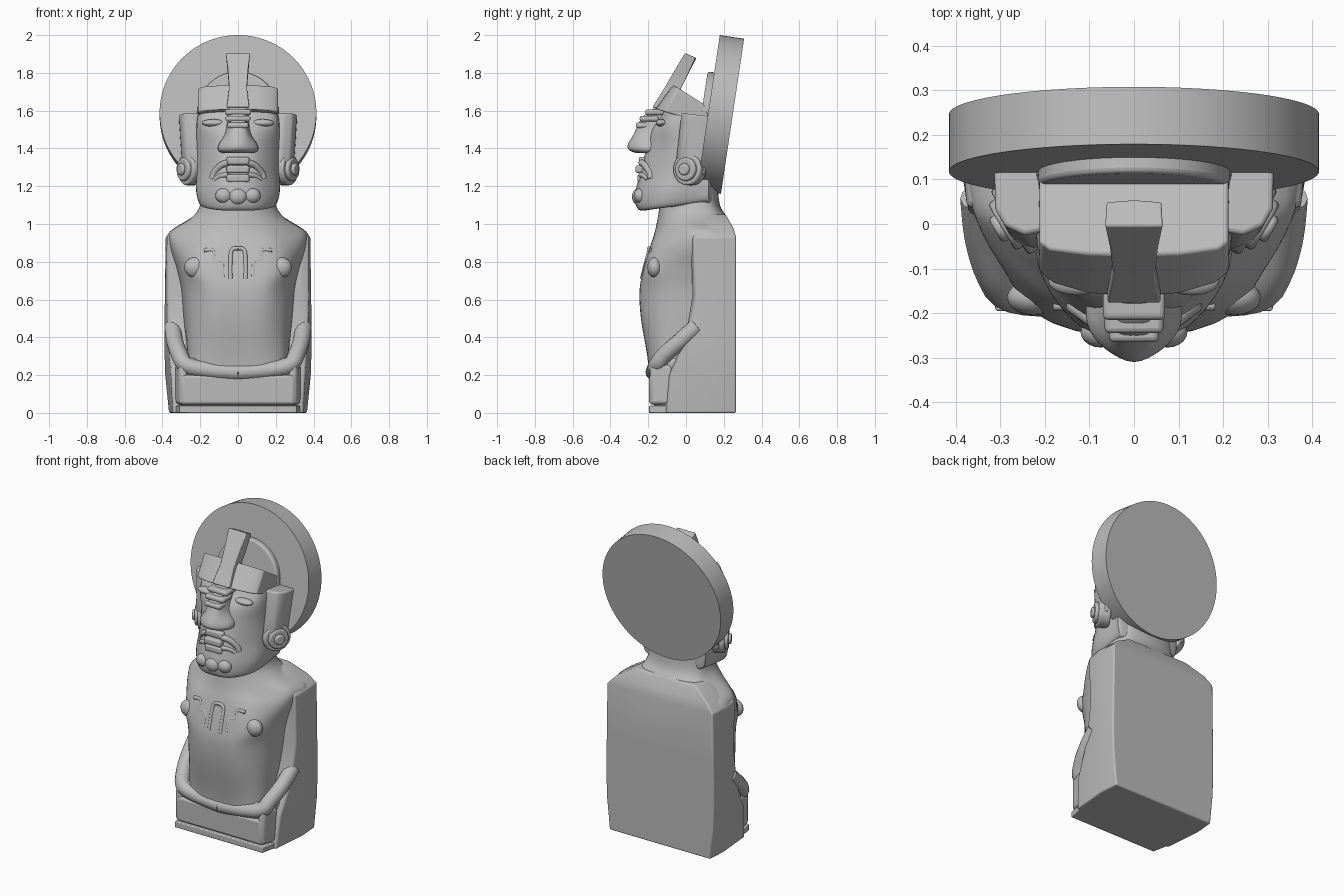
import bpy, bmesh, math
from mathutils import Vector, Matrix

if "Cube" in bpy.data.objects:
    bpy.data.objects.remove(bpy.data.objects["Cube"], do_unlink=True)

stone = bpy.data.materials.new("grey stone")
stone.use_nodes = True
GREY = (0.5, 0.5, 0.5, 1)
stone.diffuse_color = GREY
stone.node_tree.nodes["Principled BSDF"].inputs["Base Color"].default_value = GREY


def finish(bm, name, bevel=0, pair=False):
    bmesh.ops.recalc_face_normals(bm, faces=bm.faces)
    mesh = bpy.data.meshes.new(name)
    bm.to_mesh(mesh)
    bm.free()
    ob = bpy.data.objects.new(name, mesh)
    bpy.context.collection.objects.link(ob)
    mesh.materials.append(stone)
    if bevel:
        mod = ob.modifiers.new("soft edges", "BEVEL")
        mod.width, mod.segments, mod.limit_method = bevel, 3, "ANGLE"
    if pair:
        ob.modifiers.new("other side", "MIRROR")
    for o in bpy.context.selected_objects:
        o.select_set(False)
    ob.select_set(True)
    bpy.context.view_layer.objects.active = ob
    bpy.ops.object.shade_smooth_by_angle(angle=math.radians(38))
    return ob


def spline(pts, steps, closed):
    """Smooth path through all the points."""
    n, out = len(pts), []
    pick = lambda i: pts[i % n] if closed else pts[max(0, min(n - 1, i))]
    for i in range(n if closed else n - 1):
        a, b, c, d = (pick(i + k) for k in (-1, 0, 1, 2))
        for s in range(steps):
            t = s / steps
            out.append(b + (c - a) * t / 2 + (a * 2 - b * 5 + c * 4 - d) * t * t / 2
                       + (b * 3 - a - c * 3 + d) * t ** 3 / 2)
    return out if closed else out + [pts[-1]]


def loft(name, sections, smooth=0, bevel=0, pair=False):
    """Sections are (height, slope, points); half outlines unless a pair is made."""
    rings = []
    for z, slope, pts in sections:
        ring = [Vector((x, y, z + slope * y)) for x, y in pts]
        if not pair:
            ring += [Vector((-v.x, v.y, v.z)) for v in reversed(ring[1:-1])]
        rings.append(spline(ring, smooth, True) if smooth else ring)
    if smooth:
        rings = list(zip(*[spline(list(col), smooth, False) for col in zip(*rings)]))
    bm = bmesh.new()
    loops = [[bm.verts.new(v) for v in r] for r in rings]
    n = len(loops[0])
    for low, high in zip(loops, loops[1:]):
        for i in range(n):
            j = (i + 1) % n
            bm.faces.new((low[i], low[j], high[j], high[i]))
    bm.faces.new(loops[0])
    bm.faces.new(loops[-1])
    return finish(bm, name, bevel, pair)


def box(name, centre, size, bevel):
    bm = bmesh.new()
    bmesh.ops.create_cube(bm, size=1, matrix=Matrix.Translation(centre) @ Matrix.Diagonal((*size, 1)))
    return finish(bm, name, bevel)


def drum(name, centre, axis, radius, depth, sides=48, bevel=0, pair=False):
    bm = bmesh.new()
    turn = Vector(axis).to_track_quat("Z", "Y").to_matrix().to_4x4()
    bmesh.ops.create_cone(bm, cap_ends=True, segments=sides, radius1=radius, radius2=radius,
                          depth=depth, matrix=Matrix.Translation(centre) @ turn)
    return finish(bm, name, bevel, pair)


def bump(name, centre, size):
    bm = bmesh.new()
    bmesh.ops.create_uvsphere(bm, u_segments=20, v_segments=12, radius=1,
                              matrix=Matrix.Translation(centre) @ Matrix.Diagonal((*size, 1)))
    return finish(bm, name, pair=True)


def tube(name, pts, radius, smooth=4):
    """Round bead along a path, mirrored to the other side."""
    path = spline([Vector(p) for p in pts], smooth, False)
    bm, rings = bmesh.new(), []
    for i, p in enumerate(path):
        d = path[min(i + 1, len(path) - 1)] - path[max(i - 1, 0)]
        q = d.to_track_quat("Z", "Y")
        rings.append([bm.verts.new(p + q @ Vector((math.cos(a), math.sin(a), 0)) * radius)
                      for a in (k * math.tau / 12 for k in range(12))])
    for a, b in zip(rings, rings[1:]):
        for i in range(12):
            bm.faces.new((a[i], a[i - 1], b[i - 1], b[i]))
    bm.faces.new(rings[0])
    bm.faces.new(rings[-1])
    return finish(bm, name, pair=True)


# Back slab with the upper arms
slab = [(0, -.1, .345, .365, .265), (.2, -.08, .355, .385, .265), (.35, -.01, .365, .39, .265),
        (.45, .02, .37, .39, .265), (.62, .05, .375, .387, .265), (.93, .04, .375, .383, .265),
        (.98, .06, .32, .335, .25), (1.05, .08, .21, .22, .21)]
loft("back_slab", [(z, 0, [(0, yf), (xf - .04, yf - .015), (xf, yf), (xb, .14), (xb - .01, yb), (0, yb)])
                   for z, yf, xf, xb, yb in slab], bevel=.008)

# Torso, shoulders and neck
loft("torso", [
    (.15, 0, [(0, -.19), (.15, -.185), (.25, -.14), (.27, .03), (.27, .2), (0, .2)]),
    (.30, 0, [(0, -.205), (.15, -.195), (.25, -.13), (.27, .03), (.27, .2), (0, .2)]),
    (.50, 0, [(0, -.238), (.15, -.225), (.255, -.13), (.29, .05), (.28, .2), (0, .2)]),
    (.65, 0, [(0, -.245), (.16, -.23), (.265, -.12), (.3, .05), (.29, .2), (0, .2)]),
    (.76, 0, [(0, -.225), (.2, -.21), (.285, -.11), (.325, .05), (.32, .2), (0, .22)]),
    (.88, 0, [(0, -.19), (.18, -.175), (.31, -.07), (.36, .05), (.35, .2), (0, .23)]),
    (.96, 0, [(0, -.165), (.16, -.135), (.3, -.03), (.355, .06), (.32, .21), (0, .24)]),
    (1.03, 0, [(0, -.15), (.13, -.12), (.22, -.04), (.25, .06), (.2, .19), (0, .22)]),
    (1.10, 0, [(0, -.14), (.1, -.12), (.18, -.04), (.2, .06), (.16, .15), (0, .18)]),
    (1.22, 0, [(0, -.13), (.1, -.11), (.18, -.04), (.19, .06), (.15, .14), (0, .165)]),
], smooth=5)
bump("breast", (.225, -.165, .77), (.06, .04, .055))

# Raised chest ornament
chest = lambda pts: [(x, -.192 - (.88 - z) * .26 + x * .08, z) for x, z in pts]
tube("chest_arch", chest([(.04, .71), (.04, .78), (.037, .85), (.02, .87), (0, .87)]), .011)
tube("chest_step", chest([(.18, .86), (.13, .86), (.125, .81), (.085, .8), (.08, .72)]), .011)

# Forearms, lap, legs and base
tube("forearm", [(.345, .06, .46), (.335, -.03, .38), (.31, -.11, .31), (.27, -.155, .25),
                 (.14, -.165, .225), (0, -.17, .215)], .045)
loft("base", [(z, 0, [(0, -.195), (.31, -.195), (.345, -.02), (.355, .1), (0, .1)]) for z in (0, .038)], bevel=.005)
loft("hips", [(z, 0, [(0, -.17), (.295, -.17), (.345, -.02), (.355, .1), (0, .1)]) for z in (.03, .29)], bevel=.02)
loft("loincloth", [(z, 0, [(0, -.195), (.3, -.195), (.325, -.075), (0, -.075)]) for z in (.045, .2)], bevel=.015)
loft("knee", [(z, 0, [(.27, -.19), (.31, -.19), (.335, -.075), (.27, -.075)]) for z in (.045, .255)],
     bevel=.018, pair=True)

# Head and jaw
loft("head", [
    (1.10, .12, [(0, -.17), (.1, -.16), (.17, -.06), (.18, .08), (.17, .13), (0, .14)]),
    (1.115, .16, [(0, -.25), (.11, -.225), (.195, -.11), (.205, .08), (.19, .13), (0, .14)]),
    (1.18, .1, [(0, -.27), (.12, -.23), (.213, -.1), (.217, .08), (.2, .13), (0, .14)]),
    (1.28, 0, [(0, -.24), (.11, -.21), (.21, -.075), (.217, .08), (.2, .13), (0, .14)]),
    (1.40, 0, [(0, -.21), (.11, -.185), (.21, -.065), (.217, .08), (.2, .13), (0, .14)]),
    (1.50, 0, [(0, -.18), (.11, -.165), (.21, -.08), (.217, .08), (.2, .13), (0, .14)]),
    (1.56, 0, [(0, -.14), (.11, -.125), (.205, -.075), (.215, .08), (.2, .13), (0, .14)]),
    (1.63, 0, [(0, -.1), (.1, -.09), (.19, -.05), (.2, .06), (.19, .1), (0, .1)]),
], smooth=5)

# Headband and crest
loft("headband", [
    (1.56, -.3, [(0, -.165), (.1, -.158), (.18, -.135), (.212, -.11), (.212, .13), (0, .13)]),
    (1.694, -.636, [(0, -.068), (.1, -.066), (.19, -.055), (.212, -.04), (.212, .11), (0, .11)]),
], bevel=.008)
loft("crest", [
    (1.60, -.1, [(0, -.178), (.06, -.178), (.06, -.05), (0, -.05)]),
    (1.688, -.3, [(0, -.113), (.047, -.113), (.047, -.035), (0, -.035)]),
    (1.80, -.4, [(0, -.055), (.054, -.055), (.054, .012), (0, .012)]),
    (1.903, -.45, [(0, -.005), (.065, -.005), (.062, .05), (0, .055)]),
], bevel=.005)

# Nose with wrinkled bridge
loft("nose", [
    (1.375, 0, [(0, -.26), (.05, -.25), (.08, -.215), (.07, -.15), (0, -.12)]),
    (1.39, 0, [(0, -.3), (.065, -.275), (.103, -.22), (.09, -.15), (0, -.12)]),
    (1.42, 0, [(0, -.308), (.06, -.28), (.1, -.225), (.09, -.15), (0, -.12)]),
    (1.48, 0, [(0, -.275), (.045, -.26), (.066, -.2), (.06, -.14), (0, -.12)]),
    (1.56, 0, [(0, -.235), (.04, -.225), (.055, -.16), (.05, -.12), (0, -.1)]),
    (1.62, 0, [(0, -.16), (.04, -.155), (.05, -.13), (.05, -.1), (0, -.08)]),
], smooth=4)
for i, (z, half, front) in enumerate([(1.592, .07, -.215), (1.558, .066, -.245), (1.522, .056, -.265)]):
    box(f"brow_wrinkle_{i + 1}", (0, front + .05, z), (half * 2, .1, .03), .012)

# Eyes, mouth, chin
bump("eyelid", (.13, -.128, 1.535), (.062, .032, .02))
for i, (z, front) in enumerate([(1.335, -.25), (1.29, -.268), (1.242, -.258)]):
    box(f"lip_{i + 1}", (0, front + .05, z), (.12, .1, .042), .012)
tube("mouth_fold", [(.05, -.235, 1.325), (.09, -.215, 1.31), (.125, -.19, 1.27), (.135, -.185, 1.24)], .018)
tube("lower_lip_fold", [(.05, -.24, 1.26), (.09, -.22, 1.255), (.12, -.2, 1.235)], .014)
bump("chin_knob", (.075, -.242, 1.15), (.045, .035, .04))
bump("chin", (0, -.25, 1.145), (.05, .036, .045))

# Ear flaps and ear spools
flap = [(.2, -.03), (.245, -.04), (.29, -.02), (.312, .02), (.314, .12), (.2, .12)]
loft("ear_flap", [(z, -.12, [(x - dx, y + dy) for x, y in flap])
                  for z, dx, dy in ((1.27, .02, -.02), (1.585, 0, .015))], bevel=.01, pair=True)
out = Vector((.85, -.5, 0)).normalized()
hub = Vector((.25, .02, 1.29))
for name, radius, depth, shift in [("ear_spool", .085, .07, 0), ("spool_ring", .062, .03, .04),
                                   ("spool_knob", .032, .03, .056)]:
    drum(name, hub + out * shift, out, radius, depth, 32, .01, True)

# Tilted halo disc and the low disc in front of it
tilt = math.radians(8.5)
back = Vector((0, math.cos(tilt), -math.sin(tilt)))
middle = Vector((0, .182, 1.58))
drum("halo_disc", middle, back, .415, .13, 96)
drum("inner_disc", middle - back * .075, back, .215, .05, 64, .012)
